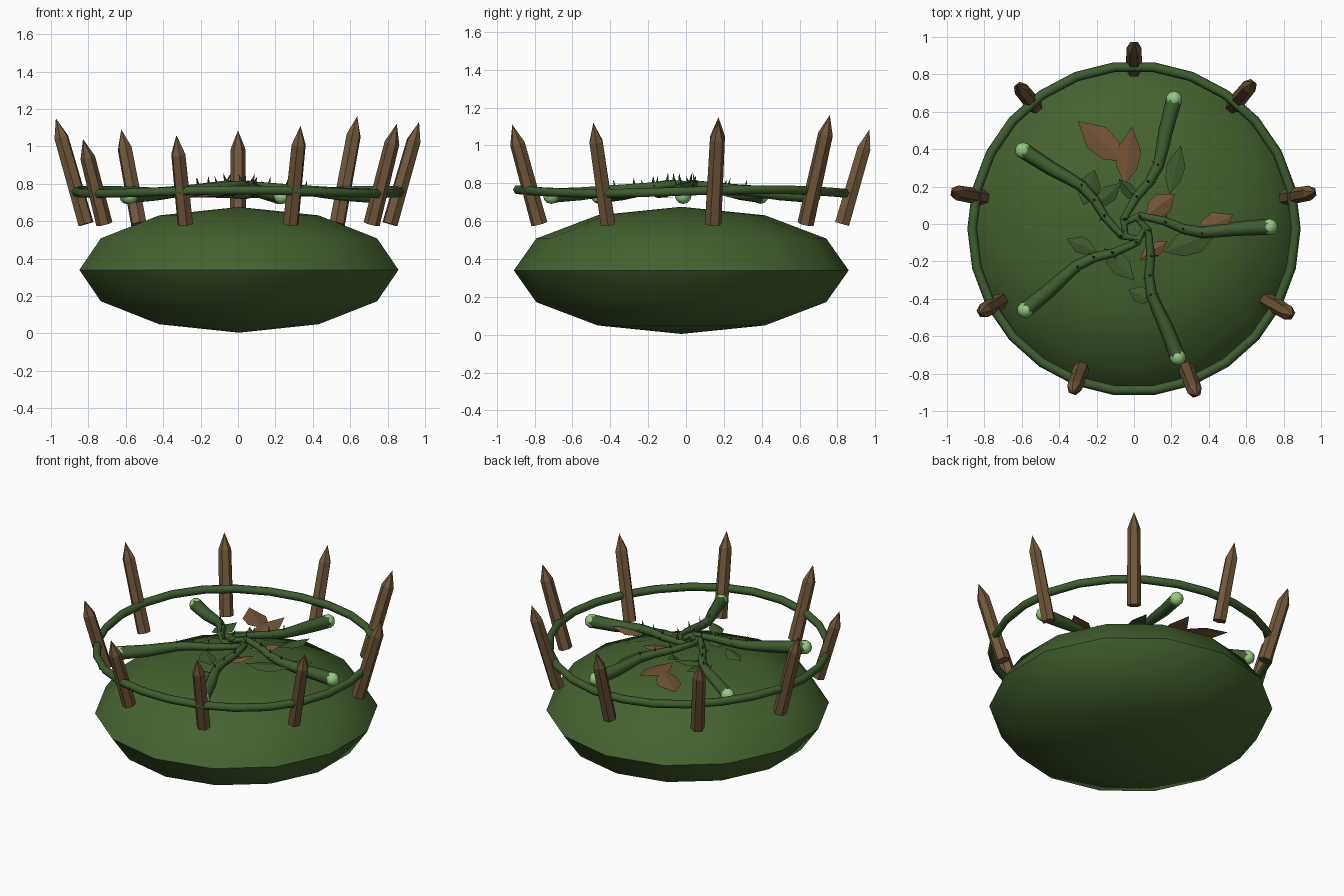
import bpy, bmesh, math, random
from math import sin, cos, radians, pi
from mathutils import Vector, Matrix

random.seed(4)
cube = bpy.data.objects.get("Cube")
if cube:
    bpy.data.objects.remove(cube, do_unlink=True)


def material(name, rgb):
    m = bpy.data.materials.new(name)
    m.use_nodes = True
    m.diffuse_color = (*rgb, 1)
    m.node_tree.nodes["Principled BSDF"].inputs["Base Color"].default_value = (*rgb, 1)
    return m


BODY = material("moss green", (0.060, 0.122, 0.030))
VINE = material("vine green", (0.050, 0.108, 0.030))
LEAF = material("leaf green", (0.050, 0.100, 0.028))
WOOD = material("wood brown", (0.165, 0.098, 0.045))
DRY = material("dry leaf brown", (0.180, 0.093, 0.042))
BULB = material("pale green", (0.310, 0.600, 0.220))
CENTRE = Vector((0.0, -0.025, 0.0))


def finish(name, bm, mat, smooth=None):
    bmesh.ops.recalc_face_normals(bm, faces=bm.faces)
    me = bpy.data.meshes.new(name)
    bm.to_mesh(me)
    bm.free()
    me.materials.append(mat)
    ob = bpy.data.objects.new(name, me)
    bpy.context.collection.objects.link(ob)
    if smooth:
        select(ob)
        bpy.ops.object.shade_smooth_by_angle(angle=radians(smooth))
    return ob


def select(ob):
    bpy.ops.object.select_all(action='DESELECT')
    ob.select_set(True)
    bpy.context.view_layer.objects.active = ob


def tube(name, points, radii, depth, mat, cyclic=False):
    """Six-sided tube through the points, as a mesh."""
    cu = bpy.data.curves.new(name, 'CURVE')
    cu.dimensions = '3D'
    cu.bevel_depth, cu.bevel_resolution = depth, 1
    cu.use_fill_caps = not cyclic
    sp = cu.splines.new('POLY')
    sp.points.add(len(points) - 1)
    for p, co, r in zip(sp.points, points, radii):
        p.co, p.radius = (*co, 1), r
    sp.use_cyclic_u = cyclic
    cu.materials.append(mat)
    ob = bpy.data.objects.new(name, cu)
    bpy.context.collection.objects.link(ob)
    select(ob)
    bpy.ops.object.convert(target='MESH')
    bpy.context.object.data.shade_flat()


def spike(bm, base, direction, radius, length, sides=4):
    rot = Vector(direction).to_track_quat('Z', 'Y').to_matrix().to_4x4()
    mid = Vector(base) + Vector(direction).normalized() * length / 2
    bmesh.ops.create_cone(bm, cap_ends=True, segments=sides, radius1=radius,
                          radius2=0, depth=length,
                          matrix=Matrix.Translation(mid) @ rot)


# Squashed round body
bm = bmesh.new()
bmesh.ops.create_uvsphere(bm, u_segments=14, v_segments=6, radius=1)
bmesh.ops.transform(bm, verts=bm.verts, matrix=Matrix.Translation(
    CENTRE + Vector((0.005, 0, 0.34))) @ Matrix.Diagonal((0.875, 0.885, 0.336, 1)))
finish("body", bm, BODY, 45)

# Vine hoop tying the stakes together
hoop = [CENTRE + Vector((0.865 * cos(a), 0.87 * sin(a), 0.757 + 0.01 * sin(3 * a)))
        for a in [i * pi / 13 for i in range(26)]]
tube("vine_hoop", hoop, [1] * 26, 0.026, VINE, cyclic=True)

# Leaning pointed stakes, tip heights going round from the right
tips = [1.13, 1.16, 1.085, 1.09, 1.15, 1.04, 1.06, 1.11, 1.12]
for i, tip in enumerate(tips):
    a = radians(10 + 40 * i)
    out = Vector((cos(a), sin(a), 0))
    side = Vector((-sin(a), cos(a), 0))
    axis = (out * 0.29 + Vector((0, 0, 1))).normalized()
    norm = side.cross(axis)
    foot = out * 0.825 + Vector((0, 0, 0.585))
    length = (tip - 0.585) / axis.z
    bm = bmesh.new()
    rings = []
    for h, r in ((0, 0.044), (length - 0.105, 0.04)):
        rings.append([bm.verts.new(foot + axis * h + r * (
            side * cos(k * pi / 3) + norm * sin(k * pi / 3))) for k in range(6)])
    top = bm.verts.new(foot + axis * length)
    bm.faces.new(rings[0])
    for k in range(6):
        n = (k + 1) % 6
        bm.faces.new((rings[0][k], rings[0][n], rings[1][n], rings[1][k]))
        bm.faces.new((rings[1][k], rings[1][n], top))
    finish(f"stake_{i + 1}", bm, WOOD)

# Five curling arms with bulbs and thorns
arm = [(-0.05, 0.03, 0.785), (0.03, 0.07, 0.80), (0.165, 0.04, 0.785),
       (0.26, 0.0, 0.775), (0.36, -0.02, 0.765), (0.45, -0.012, 0.755),
       (0.55, 0.0, 0.745), (0.725, 0.01, 0.735)]
widths = [0.35, 0.45, 0.55, 0.62, 0.7, 0.8, 0.9, 1.0]
for i in range(5):
    rot = Matrix.Rotation(radians(72 * i), 3, 'Z')
    pts = [CENTRE + rot @ Vector(p) for p in arm]
    tube(f"vine_arm_{i + 1}", pts, widths, 0.043, VINE)

    bm = bmesh.new()
    bmesh.ops.create_uvsphere(bm, u_segments=10, v_segments=6, radius=0.044,
                              matrix=Matrix.Translation(pts[-1]))
    finish(f"bulb_{i + 1}", bm, BULB, 60)

    bm = bmesh.new()
    for k in (1, 2, 3, 4):
        lean = rot @ Vector((0.2, random.uniform(-0.4, 0.4), 1))
        spike(bm, pts[k] + Vector((0, 0, 0.01)), lean, 0.009, 0.05)
        flank = rot @ Vector((0.3, (-1) ** k, 0.1))
        spike(bm, pts[k], flank, 0.008, 0.045)
    finish(f"thorns_{i + 1}", bm, VINE)

# Knotted centre
knot = [CENTRE + Vector((0.055 * cos(a), 0.055 * sin(a), 0.79 + 0.015 * cos(5 * a)))
        for a in [k * pi / 5 for k in range(10)]]
tube("centre_knot", knot, [1] * 10, 0.014, VINE, cyclic=True)


def leaf(name, base, tip, width, mat, lift):
    """Pointed leaf folded along its middle."""
    b, t = Vector((*base, 0.745)), Vector((*tip, 0.745 + lift))
    along = t - b
    side = Vector((-along.y, along.x, 0)).normalized() * width / 2
    drop = Vector((0, 0, -0.012))
    bm = bmesh.new()
    spine = [bm.verts.new(b + along * f) for f in (0, 0.3, 0.6, 1)]
    for s in (-1, 1):
        e1 = bm.verts.new(b + along * 0.3 + side * s * 0.85 + drop)
        e2 = bm.verts.new(b + along * 0.6 + side * s + drop)
        bm.faces.new((spine[0], spine[1], e1))
        bm.faces.new((spine[1], spine[2], e2, e1))
        bm.faces.new((spine[2], spine[3], e2))
    finish(name, bm, mat)


# Dry leaves, then green leaves: base, tip, width
dry = [((-0.05, 0.33), (-0.30, 0.55), 0.15), ((-0.05, 0.21), (-0.01, 0.52), 0.13),
       ((0.06, 0.04), (0.22, 0.16), 0.12), ((0.33, -0.06), (0.53, 0.05), 0.13),
       ((0.03, -0.19), (0.18, -0.09), 0.08)]
green = [((0.19, 0.16), (0.25, 0.42), 0.10), ((-0.27, 0.10), (-0.21, 0.29), 0.12),
         ((-0.21, 0.09), (-0.07, 0.22), 0.09), ((0.16, -0.15), (0.45, -0.04), 0.14),
         ((-0.20, -0.15), (-0.36, -0.08), 0.09), ((-0.16, -0.13), (0.0, -0.30), 0.11),
         ((0.10, -0.41), (-0.03, -0.35), 0.09), ((0.02, 0.12), (-0.08, 0.24), 0.07)]
for label, mat, leaves in (("dry_leaf", DRY, dry), ("green_leaf", LEAF, green)):
    for i, (base, tip, width) in enumerate(leaves):
        leaf(f"{label}_{i + 1}", base, tip, width, mat, random.uniform(-0.03, 0.04))
